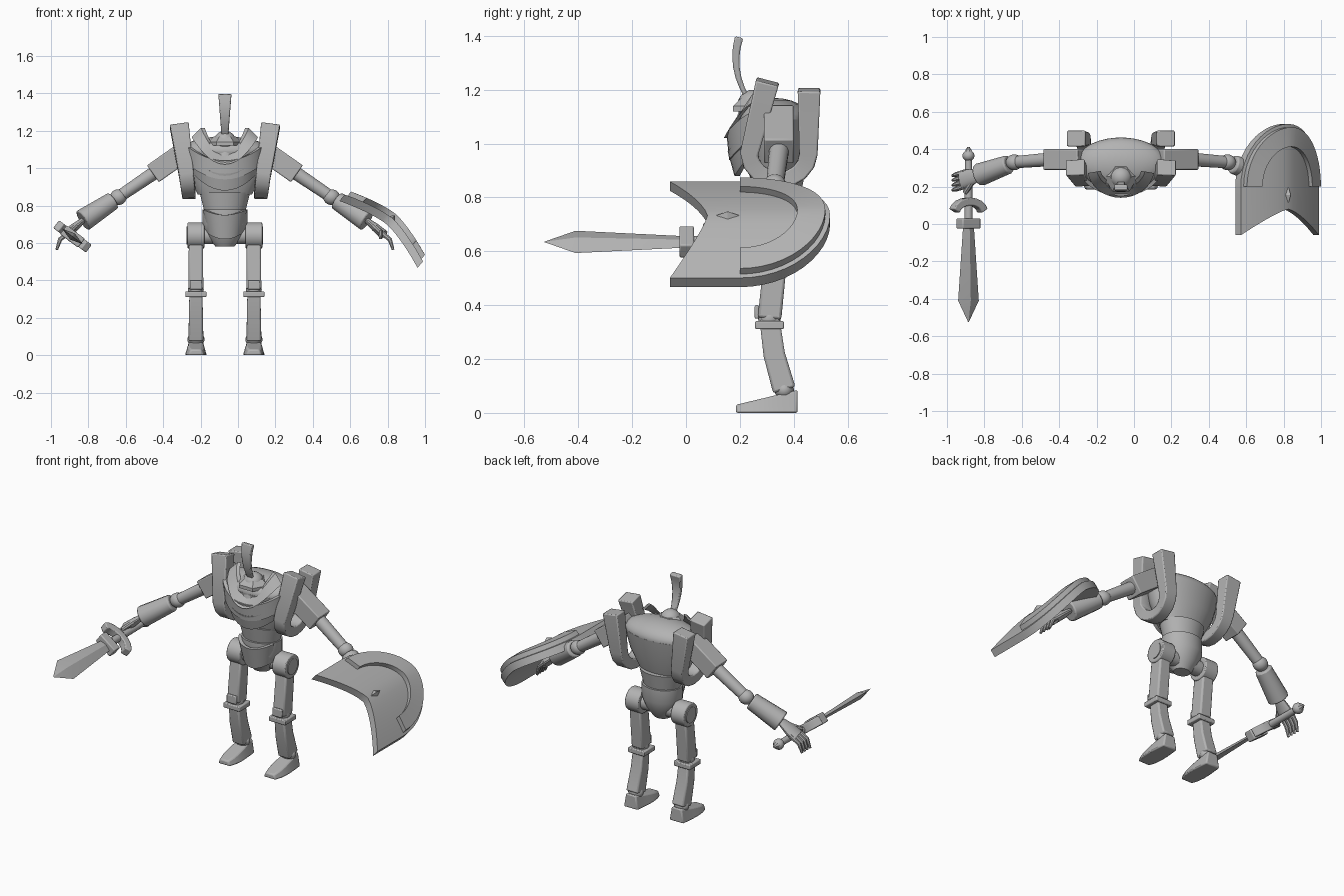
import bpy, bmesh
from math import sin, cos, pi, radians
from mathutils import Vector

if "Cube" in bpy.data.objects:
    bpy.data.objects.remove(bpy.data.objects["Cube"])

X, Y, Z = Vector((1, 0, 0)), Vector((0, 1, 0)), Vector((0, 0, 1))
MIDDLE = X * -0.07
parts = []

grey = bpy.data.materials.new("plain grey")
grey.diffuse_color = (0.45, 0.45, 0.45, 1)
grey.use_nodes = True
shader = grey.node_tree.nodes["Principled BSDF"]
shader.inputs["Base Color"].default_value = grey.diffuse_color


def finish(name, bm, bevel=0):
    bmesh.ops.recalc_face_normals(bm, faces=bm.faces)
    mesh = bpy.data.meshes.new(name)
    bm.to_mesh(mesh)
    bm.free()
    mesh.materials.append(grey)
    part = bpy.data.objects.new(name, mesh)
    bpy.context.collection.objects.link(part)
    if bevel:
        modifier = part.modifiers.new("bevel", 'BEVEL')
        modifier.width = bevel
        modifier.segments = 2
    parts.append(part)


def loft(name, rings, bevel=0):
    """Skin closed rings of equal length and cap both ends."""
    bm = bmesh.new()
    rows = [[bm.verts.new(point) for point in ring] for ring in rings]
    for row, following in zip(rows, rows[1:]):
        for i in range(len(row)):
            bm.faces.new((row[i - 1], row[i], following[i], following[i - 1]))
    bm.faces.new(rows[0])
    bm.faces.new(rows[-1])
    finish(name, bm, bevel)


def sweep(name, points, widths, ref=Y, aspect=1, sides=16, bevel=0, flat_sided=True):
    """Sweep a regular section; widths run along ref, aspect scales the other way."""
    turn = pi / sides if flat_sided else 0
    grow = 1 / cos(turn)
    angles = [turn + 2 * pi * i / sides for i in range(sides)]
    rings = []
    for i, (point, width) in enumerate(zip(points, widths)):
        before, after = points[max(i - 1, 0)], points[min(i + 1, len(points) - 1)]
        across = (after - before).cross(ref).normalized() * width * grow * aspect
        along = across.cross(after - before).normalized() * width * grow
        rings.append([point + across * cos(t) + along * sin(t) for t in angles])
    loft(name, rings, bevel)


def beam(name, points, widths, ref=Y, aspect=1, bevel=0.006):
    sweep(name, points, widths, ref, aspect, 4, bevel)


def box(name, centre, size):
    bm = bmesh.new()
    bmesh.ops.create_cube(bm, size=1)
    bmesh.ops.scale(bm, vec=size, verts=bm.verts)
    bmesh.ops.translate(bm, vec=centre, verts=bm.verts)
    finish(name, bm, 0.005)


def ball(name, centre, radii):
    bm = bmesh.new()
    bmesh.ops.create_uvsphere(bm, u_segments=24, v_segments=12, radius=1)
    bmesh.ops.scale(bm, vec=radii, verts=bm.verts)
    bmesh.ops.translate(bm, vec=centre, verts=bm.verts)
    finish(name, bm)


def mid(y, z):
    return MIDDLE + Y * y + Z * z


def column(name, y, heights, widths, aspect, sides=32):
    sweep(name, [mid(y, z) for z in heights], widths, X, aspect, sides)


def band(name, wide, deep, top, bottom, rise, flare, thick=0.01):
    """Armour strip curving around the front, higher at the sides."""
    rings = []
    for i in range(-8, 9):
        t = radians(10 * i)
        outward = X * sin(t) - Y * cos(t)

        def edge(grow, z):
            spot = mid(0.3 - (deep + grow) * cos(t), z + rise * sin(t) ** 2)
            return spot + X * (wide + grow) * sin(t)

        upper, lower, skin = edge(-flare, top), edge(0, bottom), outward * thick
        rings.append([upper + skin, lower + skin, lower - skin, upper - skin])
    loft(name, rings)


# Torso and pelvis
column("torso", 0.325, (0.86, 0.97, 1.09), (0.145, 0.205, 0.24), 0.57)
ball("torso_top", mid(0.325, 1.09), (0.24, 0.137, 0.08))
column("waist", 0.33, (0.77, 0.87), (0.11, 0.135), 0.8)
column("pelvis", 0.33, (0.58, 0.63, 0.7, 0.78), (0.05, 0.09, 0.12, 0.12), 0.85)
band("pelvis_plate", 0.08, 0.06, 0.75, 0.62, 0.03, -0.03)

# Layered chest armour and collar
band("belly_plate", 0.17, 0.11, 0.97, 0.88, 0.1, -0.025)
band("chest_plate", 0.2, 0.13, 1.04, 0.94, 0.09, -0.01)
band("collar", 0.17, 0.15, 1.07, 1.02, 0.15, 0.05)

# Head, helmet brim and crest
column("neck", 0.26, (1.05, 1.13), (0.08, 0.06), 1)
ball("head", mid(0.25, 1.14), (0.06, 0.06, 0.06))
column("helmet_brim", 0.255, (1.12, 1.14, 1.17), (0.08, 0.08, 0.05), 1, 6)
steps = [i / 6 for i in range(7)]
beam("crest", [mid(0.185 + 0.1 * (t - 0.65) ** 2, 1.17 + 0.225 * t) for t in steps],
     [0.018 + 0.017 * t for t in steps], X, 0.45)

# Arms, legs and shoulder brackets, one set per side
for sign, side in ((1, "left_"), (-1, "right_")):
    def at(x, y, z):
        return mid(y, z) + X * sign * x

    # U-shaped bracket that leans outward and widens upward
    bend = [(0.345 - 0.11 * cos(t), 0.965 - 0.1 * sin(t)) for t in [pi * i / 8 for i in range(9)]]
    outline = [(0.303, 1.23)] + bend + [(0.457, 1.2)]
    beam(side + "shoulder_bracket", [at(0.19 + (z - 0.85) / 7, y, z) for y, z in outline],
         [0.035 + (z - 0.85) / 24 for y, z in outline], X, 0.85)

    # Arm
    shoulder, elbow = at(0.385, 0.345, 0.97), at(0.57, 0.33, 0.845)
    wrist, knuckle = at(0.76, 0.262, 0.72), at(0.85, 0.235, 0.645)
    beam(side + "shoulder_block", [at(0.2, 0.345, 1.1), shoulder], [0.055, 0.055])
    sweep(side + "upper_arm", [shoulder, elbow], [0.036, 0.032])
    ball(side + "elbow", elbow, (0.045, 0.042, 0.042))
    sweep(side + "forearm", [elbow.lerp(wrist, 0.15), wrist], [0.048, 0.06], sides=12, bevel=0.008)

    # Hand with curled fingers
    reach = knuckle - wrist
    sweep(side + "palm", [wrist, wrist.lerp(knuckle, 0.5), knuckle], [0.03, 0.045, 0.05], aspect=0.5)
    for i in range(4):
        base = knuckle + Y * 0.026 * (i - 1.5) - reach * 0.2
        bent = base + reach * 0.55
        sweep(side + "finger_" + "abcd"[i], [base, bent, bent + reach * 0.2 - Z * 0.04],
              [0.013, 0.012, 0.007], sides=8)
    thumb_root = wrist.lerp(knuckle, 0.4) - Y * 0.03
    thumb_bend = thumb_root + reach * 0.4 - Y * 0.04
    sweep(side + "thumb", [thumb_root, thumb_bend, thumb_bend - Z * 0.04],
          [0.014, 0.013, 0.008], X, sides=8)

    # Leg
    hip, knee, ankle = at(0.155, 0.34, 0.64), at(0.155, 0.31, 0.35), at(0.155, 0.365, 0.085)
    out = X * sign * 0.045
    sweep(side + "hip_axle", [hip - out * 2.5, hip], [0.045, 0.045])
    sweep(side + "hip_disc", [hip - out, hip + out], [0.07, 0.07], sides=24, bevel=0.006)
    sweep(side + "hip_cap", [hip, hip + out * 1.1], [0.047, 0.047], sides=24)
    beam(side + "thigh", [hip, knee], [0.042, 0.044], aspect=0.9, bevel=0.01)
    ball(side + "knee", knee, (0.042, 0.042, 0.045))
    box(side + "kneecap", knee + Z * 0.025 - Y * 0.047, (0.065, 0.016, 0.05))
    box(side + "knee_plate", knee - Z * 0.024, (0.112, 0.107, 0.03))
    beam(side + "shin", [knee, knee.lerp(ankle, 0.5) - Y * 0.01, ankle], [0.037, 0.04, 0.043],
         aspect=0.93, bevel=0.009)
    ball(side + "ankle", ankle, (0.046, 0.036, 0.036))

    # Foot tapering from heel to toe
    soles = []
    for t in [i / 5 for i in range(6)]:
        centre, tall = at(0.155, 0.415 - 0.23 * t, 0), Z * (0.085 - 0.055 * t)
        half = X * (0.048 + 0.025 * t - 0.033 * t ** 4)
        soles.append([centre - half, centre + half, centre + half * 0.7 + tall, centre - half * 0.7 + tall])
    loft(side + "foot", soles, 0.008)

# Sword in the right hand
edge = Vector((-0.8, 0, 0.6))


def hilt(y, offset=0):
    return Vector((-0.885, y, 0.635)) + edge * offset


sweep("sword_blade", [hilt(0), hilt(-0.41), hilt(-0.525)], [0.035, 0.069, 0.002], edge, 0.3, 4,
      flat_sided=False)
beam("sword_collar", [hilt(0.03), hilt(-0.025)], [0.06, 0.06], edge, 0.5)
sweep("sword_grip", [hilt(0.36), hilt(0.02)], [0.018, 0.022], edge, sides=12)
swing = [radians(20 * i) for i in range(-4, 5)]
guard_side = edge.cross(Y)
beam("sword_guard", [hilt(0.06 + 0.06 * cos(t), 0.095 * sin(t)) for t in swing],
     [0.026] * len(swing), guard_side, 0.8)
ball("sword_pommel", hilt(0.365), (0.032, 0.03, 0.032))
sweep("sword_pommel_tip", [hilt(0.38), hilt(0.412)], [0.024, 0.006], edge, sides=8)

# Shield on the left forearm
HALF = 0.275
across, normal = Vector((0.76, 0, -0.65)), Vector((0.65, 0, 0.76))


def on_shield(u, y, lift):
    bow = 0.07 * (1 - abs(u / HALF) ** 1.5)
    return Vector((0.78, y, 0.68)) + across * u + normal * (lift + bow)


slices = []
for i in range(-12, 13):
    s = sin(pi * i / 24)
    back = 0.2 + 0.335 * cos(pi * i / 24)
    front = 0.08 - 0.14 * abs(s) ** 1.3
    depths = [front + (back - front) * k / 3 for k in range(4)]
    slices.append([on_shield(HALF * s, y, 0) for y in depths]
                  + [on_shield(HALF * s, y, -0.045) for y in reversed(depths)])
loft("shield_plate", slices)

# Raised arch-shaped rim and pointed stud
rim = []
for t in [pi * i / 24 for i in range(25)]:
    outer, inner = [(size * cos(t), 0.2 + 1.22 * size * sin(t)) for size in (0.26, 0.175)]
    rim.append([on_shield(*outer, 0.028), on_shield(*inner, 0.028),
                on_shield(*inner, -0.01), on_shield(*outer, -0.01)])
loft("shield_rim", rim)
quarters = [pi * i / 2 for i in range(4)]
loft("shield_stud", [[on_shield(0.028 * k * cos(t), 0.155 + 0.065 * k * sin(t), 0.02 - 0.03 * k)
                      for t in quarters] for k in (1, 0.05)])

# Smooth rounded surfaces, keep hard edges
bpy.ops.object.select_all(action='DESELECT')
for part in parts:
    part.select_set(True)
bpy.context.view_layer.objects.active = parts[0]
bpy.ops.object.shade_smooth_by_angle(angle=radians(32))
